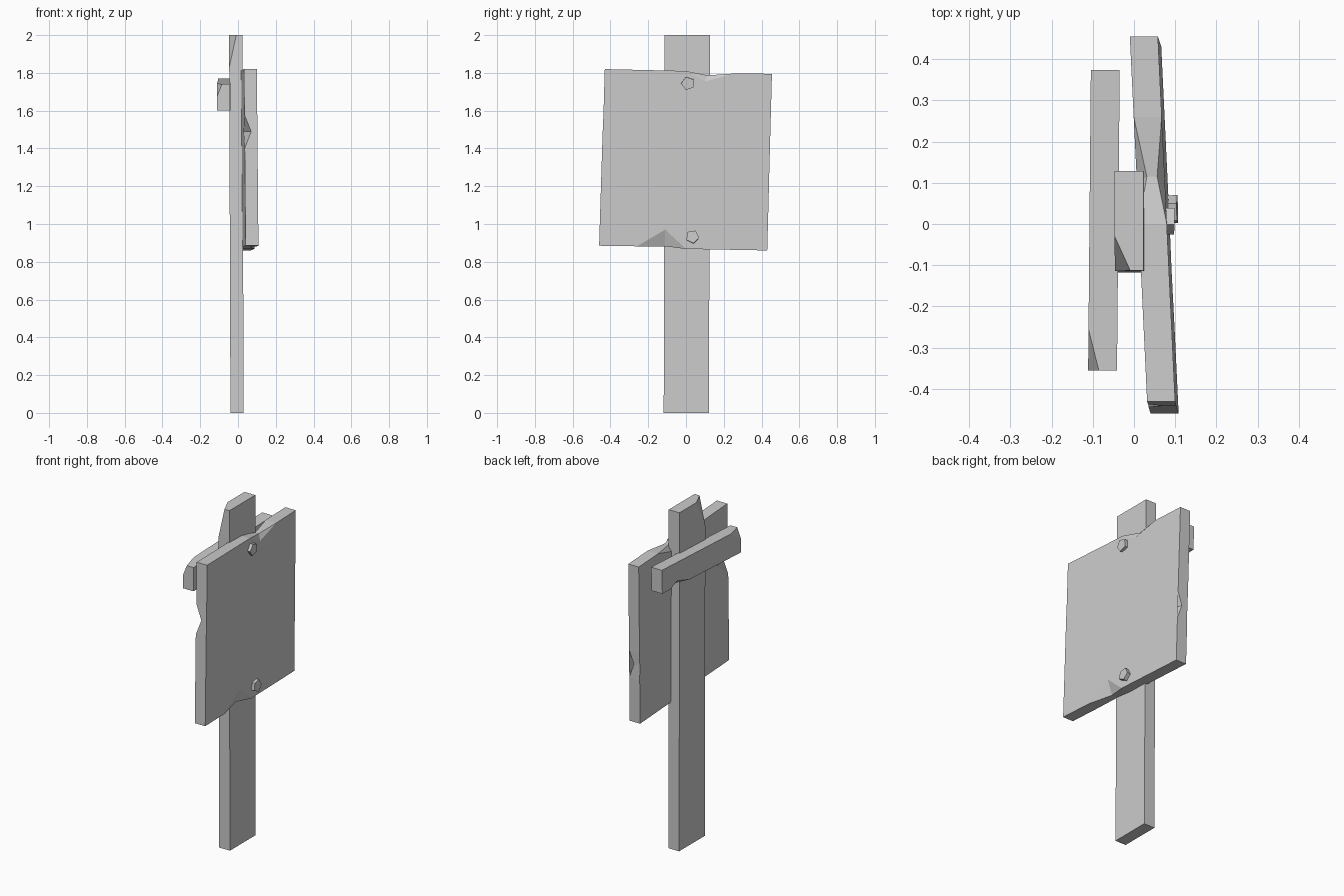
import bpy, bmesh, math
from mathutils import Matrix

if "Cube" in bpy.data.objects:
    bpy.data.objects.remove(bpy.data.objects["Cube"])


def plank(name, outline, x0, slope_y, slope_z, thick):
    """Plank from a (y, z) outline, counter-clockwise seen from +x.
    Each point: (y, z, front_chip, back_chip); chip = (depth, apex or None)."""
    bm = bmesh.new()

    def point(y, z, back, depth=0.0):
        x = x0 + slope_y * y + slope_z * z
        x += -thick + depth if back else -depth
        return bm.verts.new((x, y, z))

    pts = [tuple(p) + (None,) * (4 - len(p)) for p in outline]
    n = len(pts)
    rims = []
    for back in (False, True):
        rim = [point(p[0], p[1], back, p[2 + back][0] if p[2 + back] else 0)
               for p in pts]
        face = []
        for i, p in enumerate(pts):
            chip = p[2 + back]
            prev, nxt = rim[i - 1], rim[(i + 1) % n]
            if not chip:
                face.append(rim[i])
            elif chip[1] is None:
                # sliced corner
                bm.faces.new((prev, rim[i], nxt))
            else:
                # notch reaching into the flat side
                apex = point(chip[1][0], chip[1][1], back)
                face.append(apex)
                bm.faces.new((prev, rim[i], apex))
                bm.faces.new((rim[i], nxt, apex))
        bm.faces.new(face)
        rims.append(rim)
    f, b = rims
    for i in range(n):
        j = (i + 1) % n
        bm.faces.new((f[i], b[i], b[j], f[j]))
    bmesh.ops.triangulate(bm, faces=[q for q in bm.faces if len(q.verts) > 4])
    bmesh.ops.recalc_face_normals(bm, faces=bm.faces)
    return finish(name, bm)


def finish(name, bm):
    mesh = bpy.data.meshes.new(name)
    bm.to_mesh(mesh)
    bm.free()
    obj = bpy.data.objects.new(name, mesh)
    bpy.context.collection.objects.link(obj)
    return obj


def nail(name, x, y, z, turn):
    bm = bmesh.new()
    m = (Matrix.Translation((x, y, z)) @ Matrix.Rotation(math.radians(turn), 4, 'X')
         @ Matrix.Rotation(math.radians(87), 4, 'Y'))
    bmesh.ops.create_cone(bm, cap_ends=True, segments=5, radius1=0.036,
                          radius2=0.036, depth=0.04, matrix=m)
    return finish(name, bm)


# Upright post with a sliced top corner
plank("post", [(-.118, 0), (.121, 0), (.128, 2), (-.03, 2),
               (-.113, 2, None, (.038, None)), (-.114, 1.83)],
      0.03, 0, -0.0035, 0.07)

# Crooked sign board with chipped edges
plank("sign_board", [
    (-.46, .885), (-.26, .882),
    (-.11, .882, (.03, (-.11, .97))),
    (0, .868), (.43, .86), (.437, 1.12),
    (.437, 1.205, (.03, (.29, 1.21))),
    (.441, 1.28), (.455, 1.795), (.26, 1.797),
    (.115, 1.787, (.018, (.1, 1.755)), (.025, (.1, 1.75))),
    (0, 1.81), (-.43, 1.82), (-.437, 1.58),
    (-.441, 1.49, None, (.035, (-.33, 1.49))),
    (-.444, 1.40)],
    0.093, -0.0475, -0.0075, 0.068)

# Short cross bar behind the post
plank("cross_bar", [
    (-.355, 1.60), (.12, 1.62),
    (.23, 1.635, None, (.02, (.23, 1.655))),
    (.30, 1.628), (.37, 1.63), (.374, 1.77), (-.255, 1.744),
    (-.355, 1.74, None, (.026, None)), (-.355, 1.675)],
    -0.038, 0.009, 0, 0.07)

# Five-sided nail heads
nail("upper_nail", 0.077, .01, 1.745, 180)
nail("lower_nail", 0.085, .034, .932, -8)
